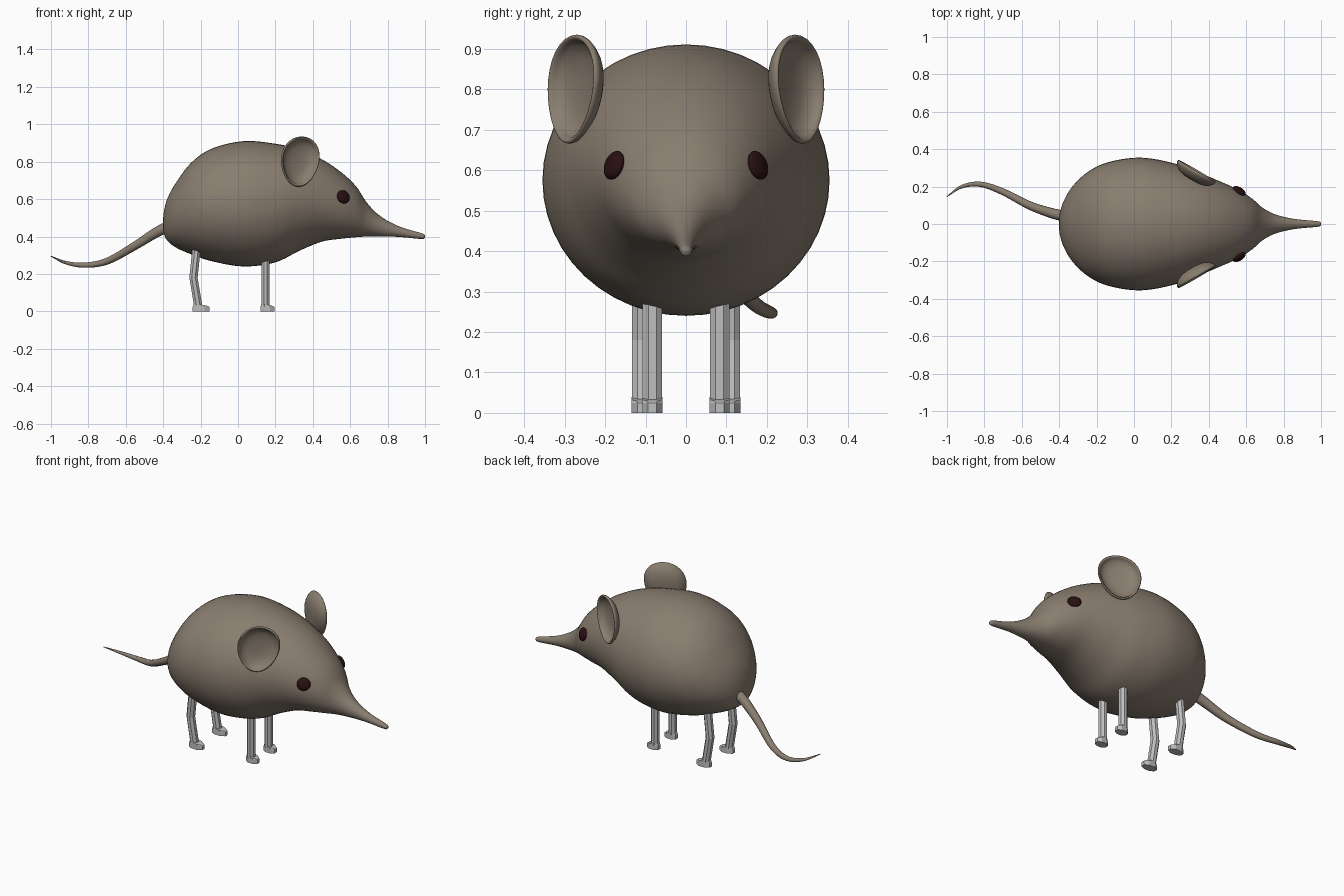
import bpy, bmesh, math
from mathutils import Vector, Matrix

cube = bpy.data.objects.get("Cube")
if cube:
    bpy.data.objects.remove(cube, do_unlink=True)


def material(name, rgb):
    m = bpy.data.materials.new(name)
    m.use_nodes = True
    m.diffuse_color = (*rgb, 1)
    m.node_tree.nodes["Principled BSDF"].inputs["Base Color"].default_value = (*rgb, 1)
    return m


FUR = material("brown fur", (0.25, 0.205, 0.16))
GREY = material("grey legs", (0.52, 0.52, 0.52))
DARK = material("dark eyes", (0.022, 0.005, 0.006))


def loft(name, rings, mat, smooth=True):
    """Skin a list of closed rings and cap both ends."""
    bm = bmesh.new()
    loops = [[bm.verts.new(p) for p in ring] for ring in rings]
    n = len(loops[0])
    for a, b in zip(loops, loops[1:]):
        for i in range(n):
            j = (i + 1) % n
            bm.faces.new((a[i], a[j], b[j], b[i]))
    bm.faces.new(loops[0][::-1])
    bm.faces.new(loops[-1])
    bmesh.ops.recalc_face_normals(bm, faces=bm.faces)
    me = bpy.data.meshes.new(name)
    bm.to_mesh(me)
    bm.free()
    me.materials.append(mat)
    for p in me.polygons:
        p.use_smooth = smooth
    ob = bpy.data.objects.new(name, me)
    bpy.context.collection.objects.link(ob)
    return ob


def spline(points, steps):
    """Smooth curve through control points of any dimension."""
    pts = [Vector(p) for p in points]
    pts = [2 * pts[0] - pts[1]] + pts + [2 * pts[-1] - pts[-2]]
    out = []
    for a, b, c, d in zip(pts, pts[1:], pts[2:], pts[3:]):
        for s in range(steps):
            t = s / steps
            out.append(0.5 * (2 * b + (c - a) * t + (2 * a - 5 * b + 4 * c - d) * t ** 2
                              + (3 * b - a - 3 * c + d) * t ** 3))
    return out + [pts[-2]]


def circle(n, offset=0.0):
    return [(math.cos(a), math.sin(a)) for a in
            (math.tau * (i + offset) / n for i in range(n))]


# Body, head and snout: x, belly height, back height, half width
profile = [(-0.402, 0.46, 0.48, 0.01), (-0.395, 0.41, 0.54, 0.065),
           (-0.375, 0.375, 0.61, 0.125), (-0.33, 0.34, 0.69, 0.2),
           (-0.25, 0.305, 0.795, 0.276), (-0.14, 0.268, 0.87, 0.33),
           (0.03, 0.24, 0.91, 0.355), (0.2, 0.262, 0.896, 0.328),
           (0.33, 0.325, 0.865, 0.282), (0.45, 0.373, 0.812, 0.232),
           (0.55, 0.388, 0.745, 0.187), (0.63, 0.396, 0.67, 0.137),
           (0.69, 0.4, 0.58, 0.085), (0.76, 0.4, 0.51, 0.05),
           (0.86, 0.398, 0.455, 0.027), (0.98, 0.387, 0.418, 0.015),
           (1.0, 0.394, 0.408, 0.007)]
body_rings = [[(x, w * c, (lo + hi) / 2 + (hi - lo) / 2 * s) for c, s in circle(48)]
              for x, lo, hi, w in spline(profile, 5)]
loft("body", body_rings, FUR)

# Tail: centre line and radius
tail_path = [(-0.36, 0.04, 0.46, 0.03), (-0.44, 0.058, 0.42, 0.027),
             (-0.56, 0.1, 0.345, 0.022), (-0.7, 0.172, 0.268, 0.018),
             (-0.82, 0.212, 0.247, 0.014), (-0.92, 0.2, 0.26, 0.009),
             (-1.0, 0.147, 0.295, 0.002)]
path = spline(tail_path, 6)
tail_rings = []
for i, p in enumerate(path):
    d = (path[min(i + 1, len(path) - 1)] - path[max(i - 1, 0)]).xyz.normalized()
    side = d.cross(Vector((0, 0, 1))).normalized()
    up = side.cross(d)
    tail_rings.append([p.xyz + p.w * (side * c + up * s) for c, s in circle(14)])
loft("tail", tail_rings, FUR)

# Ear cup profile: relative radius and depth, from the back round the rim to the bowl
cup = [(0.01, -0.042), (0.4, -0.04), (0.75, -0.027), (0.95, -0.005), (1.0, 0.008),
       (0.97, 0.016), (0.91, 0.012), (0.84, -0.004), (0.65, -0.02), (0.35, -0.028),
       (0.01, -0.03)]


def facing(out, centre, mirror):
    """Matrix whose z axis points along out, mirrored to the given side."""
    z = Vector(out).normalized()
    x = Vector((0, 0, 1)).cross(z).normalized()
    rot = Matrix((x, z.cross(x), z)).transposed().to_4x4()
    return Matrix.Diagonal((1, mirror, 1, 1)) @ Matrix.Translation(centre) @ rot


# Legs: ankle-to-hip stations of x, z
legs = {"front": (0.083, [(0.147, 0.03), (0.147, 0.285)], 0.157, 0.04),
        "back": (0.11, [(-0.213, 0.03), (-0.238, 0.18), (-0.222, 0.335)], -0.198, 0.048)}

for label, m in (("left", 1), ("right", -1)):
    # Ears, slightly narrower towards the base
    mat = facing((0.5, 0.87, 0.03), (0.328, 0.272, 0.8), m)
    ear_rings = [[mat @ Vector((0.116 * r * c * (1 + 0.14 * s) - 0.012 * s * r,
                                0.135 * r * s, d)) for c, s in circle(32)]
                 for r, d in spline(cup, 3)]
    loft(label + "_ear", ear_rings, FUR)

    # Eyes, flattened against the head
    mat = facing((0.5, 0.82, 0.3), (0.563, 0.178, 0.612), m)
    eye_rings = [[mat @ Vector((0.038 * math.sin(t) * c, 0.037 * math.sin(t) * s,
                                0.016 * math.cos(t))) for c, s in circle(20)]
                 for t in (0.02 + i * (math.pi - 0.04) / 10 for i in range(11))]
    loft(label + "_eye", eye_rings, DARK)

    # Faceted legs and feet
    for pair, (y, stations, foot_x, foot_len) in legs.items():
        loft(f"{pair}_{label}_leg",
             [[(x + 0.024 * c, m * y + 0.026 * s, z) for c, s in circle(8, 0.5)]
              for x, z in stations], GREY, False)
        loft(f"{pair}_{label}_foot",
             [[(foot_x + foot_len * k * c, m * y + 0.027 * s, z - 0.008 * c * (z > 0.03))
               for c, s in circle(8, 0.5)]
              for z, k in ((0, 1), (0.024, 1), (0.036, 0.85))], GREY, False)
